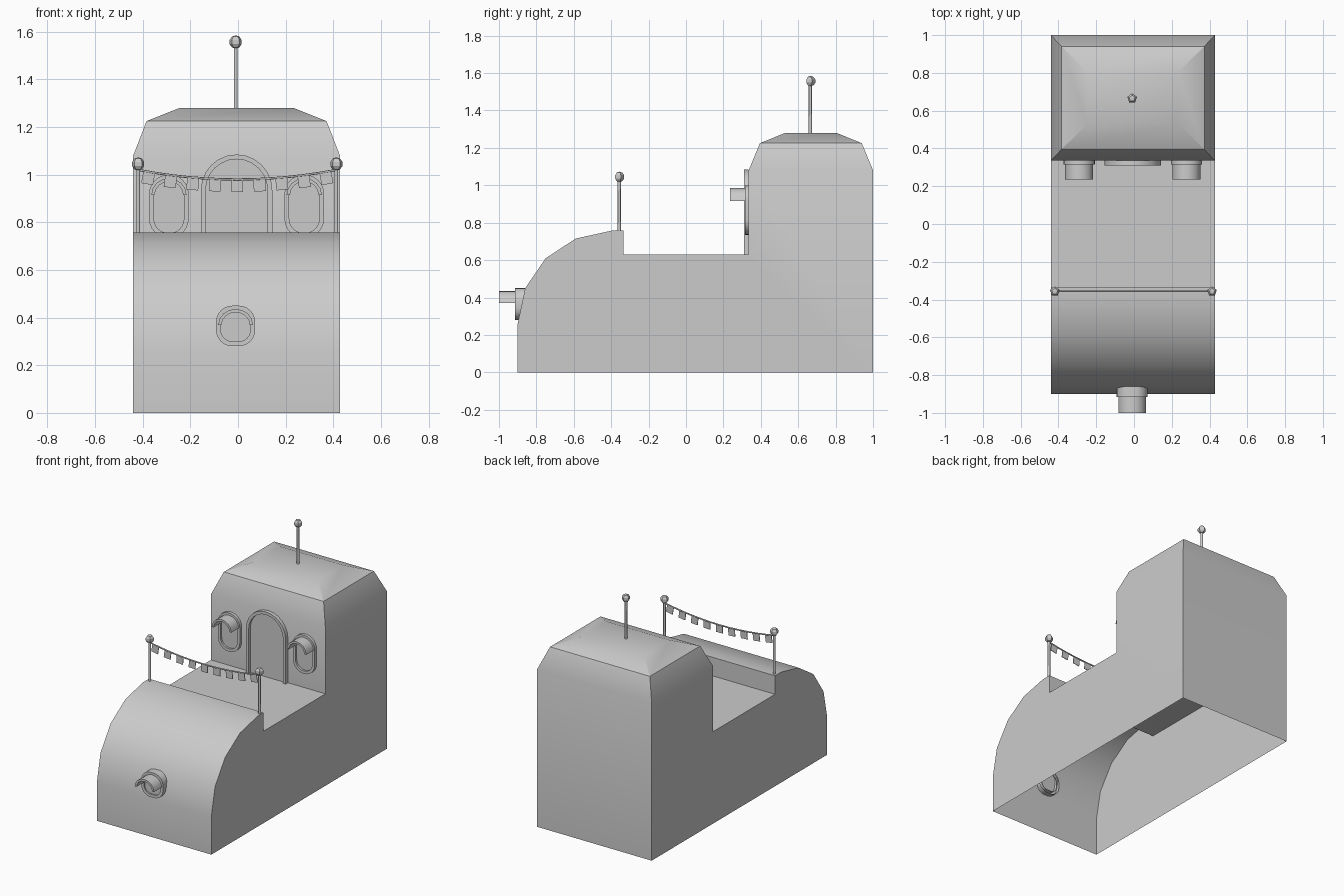
import bpy, bmesh, math
from mathutils import Vector

if "Cube" in bpy.data.objects:
    bpy.data.objects.remove(bpy.data.objects["Cube"])

CX = -0.006          # centre line of the body
HALF = 0.434         # half width of the body
WALL = 0.335         # front wall of the cabin

grey = bpy.data.materials.new("plain_grey")
grey.use_nodes = True
grey.diffuse_color = (0.6, 0.6, 0.6, 1)
grey.node_tree.nodes["Principled BSDF"].inputs["Base Color"].default_value = (0.6, 0.6, 0.6, 1)


def finish(name, bm, angle=30):
    bmesh.ops.remove_doubles(bm, verts=bm.verts, dist=0.0001)
    bmesh.ops.recalc_face_normals(bm, faces=bm.faces)
    mesh = bpy.data.meshes.new(name)
    bm.to_mesh(mesh)
    bm.free()
    mesh.materials.append(grey)
    obj = bpy.data.objects.new(name, mesh)
    bpy.context.collection.objects.link(obj)
    bpy.ops.object.select_all(action='DESELECT')
    obj.select_set(True)
    bpy.context.view_layer.objects.active = obj
    bpy.ops.object.shade_smooth_by_angle(angle=math.radians(angle))
    return obj


def bridge(bm, a, b, closed=True):
    n = len(a)
    for i in range(n if closed else n - 1):
        j = (i + 1) % n
        bm.faces.new((a[i], a[j], b[j], b[i]))


# Hull and cabin: one open-bottomed shell
def build_body():
    profile = [(-0.9, 0), (-0.9, 0.26), (-0.86, 0.45), (-0.75, 0.61), (-0.59, 0.715),
               (-0.4, 0.757), (-WALL, 0.757), (-WALL, 0.63), (WALL, 0.63),
               (WALL, 1.08), (1, 1.08), (1, 0)]
    bm = bmesh.new()
    sides = [[bm.verts.new((CX + s * HALF, y, z)) for y, z in profile] for s in (-1, 1)]
    for side in sides:
        bm.faces.new(side)
    for i in range(len(profile) - 1):
        if profile[i] != (WALL, 1.08):      # the roof closes this gap
            bm.faces.new((sides[0][i], sides[0][i + 1], sides[1][i + 1], sides[1][i]))
    # Roof rings: half width, front, back, height
    rings = []
    for w, y0, y1, z in ((HALF, WALL, 1, 1.08), (0.378, 0.395, 0.94, 1.225), (0.24, 0.53, 0.805, 1.28)):
        rings.append([bm.verts.new((CX + x, y, z)) for x, y in ((-w, y0), (w, y0), (w, y1), (-w, y1))])
    bridge(bm, rings[0], rings[1])
    bridge(bm, rings[1], rings[2])
    bm.faces.new(rings[2])
    finish("hull_and_cabin", bm)


# Rounded outline in the xz plane; square feet when bottom_r is zero
def outline(cx, half, z0, z1, top_r, bottom_r, steps=6):
    pts = []
    corners = [(1, z1 - top_r, top_r, 0), (-1, z1 - top_r, top_r, 90)]
    if bottom_r:
        corners += [(-1, z0 + bottom_r, bottom_r, 180), (1, z0 + bottom_r, bottom_r, 270)]
    else:
        pts.append((cx + half, z0))
    for sx, cz, r, start in corners:
        for k in range(steps + 1):
            a = math.radians(start + 90 * k / steps)
            pts.append((cx + sx * (half - r) + r * math.cos(a), cz + r * math.sin(a)))
    if not bottom_r:
        pts.append((cx - half, z0))
    return pts


# Raised frame with a recessed panel
def opening(name, cx, half, z0, z1, radius, y_front, y_back, y_panel, trim=0.02, door=False):
    foot = 0 if door else radius
    outer = outline(cx, half, z0, z1, radius, foot)
    inner = outline(cx, half - trim, z0 if door else z0 + trim, z1 - trim,
                    radius - trim, max(foot - trim, 0))
    bm = bmesh.new()
    loops = [[bm.verts.new((x, y, z)) for x, z in pts]
             for pts, y in ((outer, y_back), (outer, y_front), (inner, y_front), (inner, y_back))]
    for a, b in zip(loops, loops[1:]):
        bridge(bm, a, b, not door)
    finish(name + "_frame", bm)
    bm = bmesh.new()
    bm.faces.new([bm.verts.new((x, y_panel, z)) for x, z in inner])
    finish(name + "_panel", bm)


# Arched awning sticking out towards the front
def awning(name, cx, half, z0, z1, y_front, y_back, thick=0.014, steps=8):
    bm = bmesh.new()
    loops = []
    for y, t in ((y_front, 0), (y_back, 0), (y_back, thick), (y_front, thick)):
        loops.append([bm.verts.new((cx + (half - t) * math.cos(math.pi * k / steps), y,
                                    z0 + (z1 - z0 - t) * math.sin(math.pi * k / steps)))
                      for k in range(steps + 1)])
    for i in range(4):
        bridge(bm, loops[i], loops[(i + 1) % 4], False)
    for end in (0, -1):
        bm.faces.new([loop[end] for loop in loops])
    finish(name, bm)


# Thin pole with a faceted ball on top
def pole(name, x, y, z0, z1, radius=0.009, ball=0.028):
    bm = bmesh.new()
    bmesh.ops.create_cone(bm, cap_ends=True, segments=6, radius1=radius, radius2=radius, depth=z1 - z0)
    bmesh.ops.translate(bm, verts=bm.verts, vec=(x, y, (z0 + z1) / 2))
    finish(name + "_pole", bm, 61)
    bm = bmesh.new()
    bmesh.ops.create_uvsphere(bm, u_segments=5, v_segments=5, radius=ball)
    bmesh.ops.translate(bm, verts=bm.verts, vec=(x, y, z1))
    finish(name + "_ball", bm)


# Sagging rope between the front poles, with small flags
def garland(x0, x1, y, z_end, sag, flags=9, steps=12):
    def at(t):
        return Vector((x0 + (x1 - x0) * t, y, z_end - sag * (1 - (2 * t - 1) ** 2)))

    bm = bmesh.new()
    rings = []
    for i in range(steps + 1):
        p = at(i / steps)
        rings.append([bm.verts.new(p + 0.005 * Vector((0, math.cos(a), math.sin(a))))
                      for a in (math.tau * k / 5 for k in range(5))])
    for a, b in zip(rings, rings[1:]):
        bridge(bm, a, b)
    finish("garland_rope", bm, 80)

    bm = bmesh.new()
    for i in range(flags):
        t = (i + 0.5) / flags
        p = at(t)
        along = (at(t + 0.01) - at(t - 0.01)).normalized()
        down = Vector((along.z, 0, -along.x))
        corners = (p - along * 0.025, p + along * 0.025,
                   p + along * 0.025 + down * 0.052, p - along * 0.025 + down * 0.052)
        faces = [[bm.verts.new(c + Vector((0, s, 0))) for c in corners] for s in (-0.002, 0.002)]
        bridge(bm, *faces)
        for face in faces:
            bm.faces.new(face)
    finish("garland_flags", bm)


build_body()

# Cabin door and windows
opening("cabin_door", CX, 0.15, 0.63, 1.085, 0.15, 0.31, WALL, 0.328, door=True)
for side, s in (("left", 1), ("right", -1)):
    x = CX + s * 0.284
    opening(side + "_window", x, 0.083, 0.735, 1.0, 0.08, 0.315, WALL, 0.328)
    awning(side + "_window_awning", x, 0.074, 0.915, 0.985, 0.235, 0.325)

# Front porthole
opening("front_porthole", CX - 0.004, 0.082, 0.28, 0.45, 0.068, -0.915, -0.86, -0.906)
awning("front_porthole_awning", CX - 0.004, 0.073, 0.37, 0.436, -1.0, -0.9)

# Poles and garland
pole("roof", -0.01, 0.665, 1.275, 1.557)
pole("front_left", 0.413, -0.357, 0.75, 1.045)
pole("front_right", -0.419, -0.357, 0.75, 1.045)
garland(-0.419, 0.413, -0.357, 1.02, 0.04)
